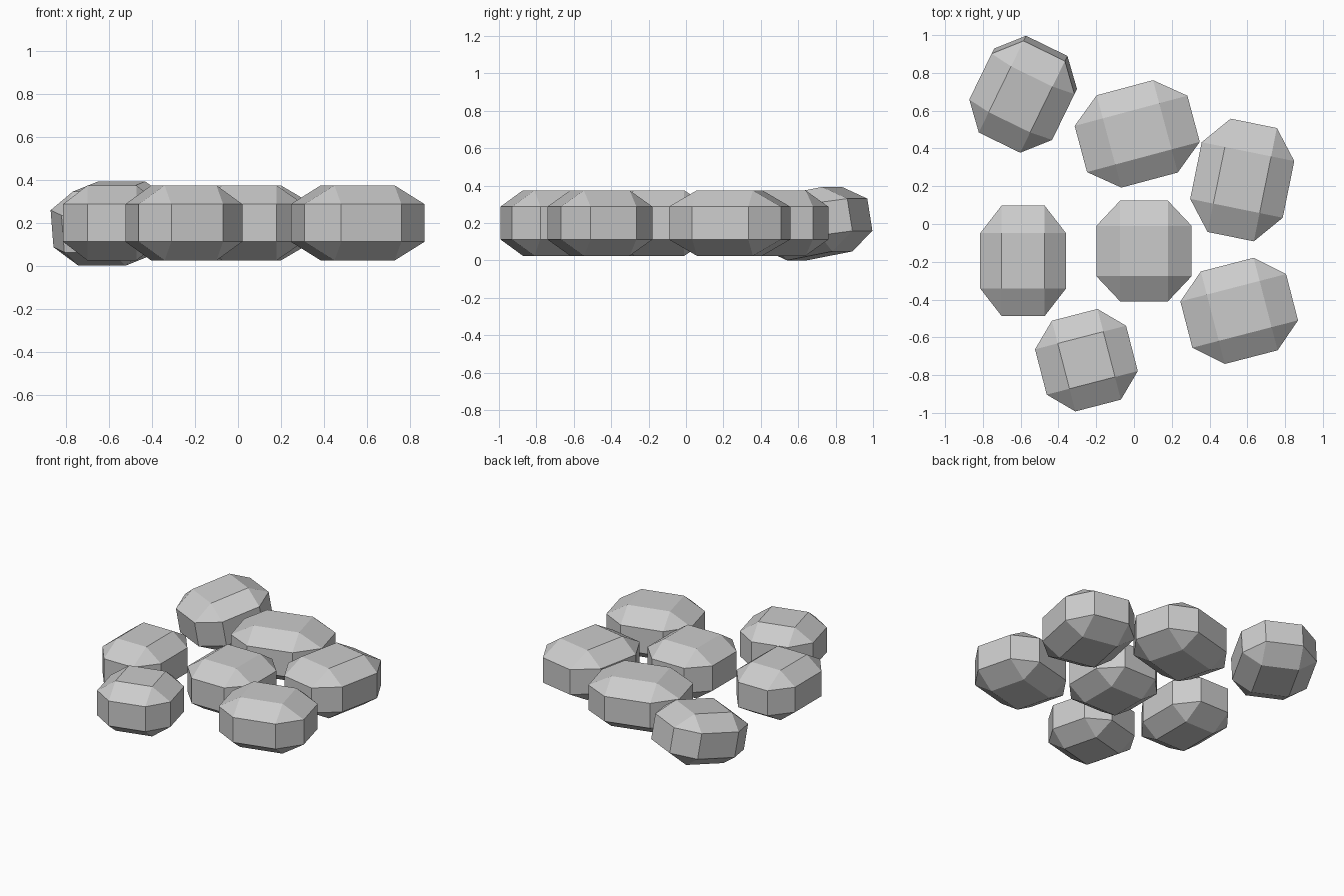
import bpy, bmesh
from math import radians

if "Cube" in bpy.data.objects:
    bpy.data.objects.remove(bpy.data.objects["Cube"])


def stone(name, centre, half_size, turn, tilt=0):
    """Cube with every edge chamfered by a quarter of its width, then stretched."""
    bm = bmesh.new()
    bmesh.ops.create_cube(bm, size=2)
    bmesh.ops.bevel(bm, geom=bm.edges[:], offset=0.5, offset_type='OFFSET',
                    segments=1, profile=0.5, affect='EDGES')
    bmesh.ops.scale(bm, vec=half_size, verts=bm.verts)
    mesh = bpy.data.meshes.new(name)
    bm.to_mesh(mesh)
    bm.free()
    ob = bpy.data.objects.new(name, mesh)
    ob.location = centre
    ob.rotation_euler = (radians(tilt), 0, radians(turn))
    bpy.context.collection.objects.link(ob)


H = 0.175  # half height of every stone

# Flat-lying stones: name, x, y, half width, half depth, turn
for name, x, y, hx, hy, turn in [
    ("stone_left", -0.587, -0.195, 0.227, 0.293, 0),
    ("stone_middle", 0.053, -0.143, 0.252, 0.267, 0),
    ("stone_front", -0.252, -0.721, 0.249, 0.248, 14.5),
    ("stone_front_right", 0.557, -0.46, 0.289, 0.253, 14.5),
    ("stone_back", 0.017, 0.477, 0.309, 0.253, 15),
    ("stone_right", 0.573, 0.233, 0.25, 0.306, -11.5),
]:
    stone(name, (x, y, 0.2), (hx, hy, H), turn)

# Tilted stone at the back left
stone("stone_back_left", (-0.587, 0.687, 0.197), (0.244, 0.274, H), -26, 10)
